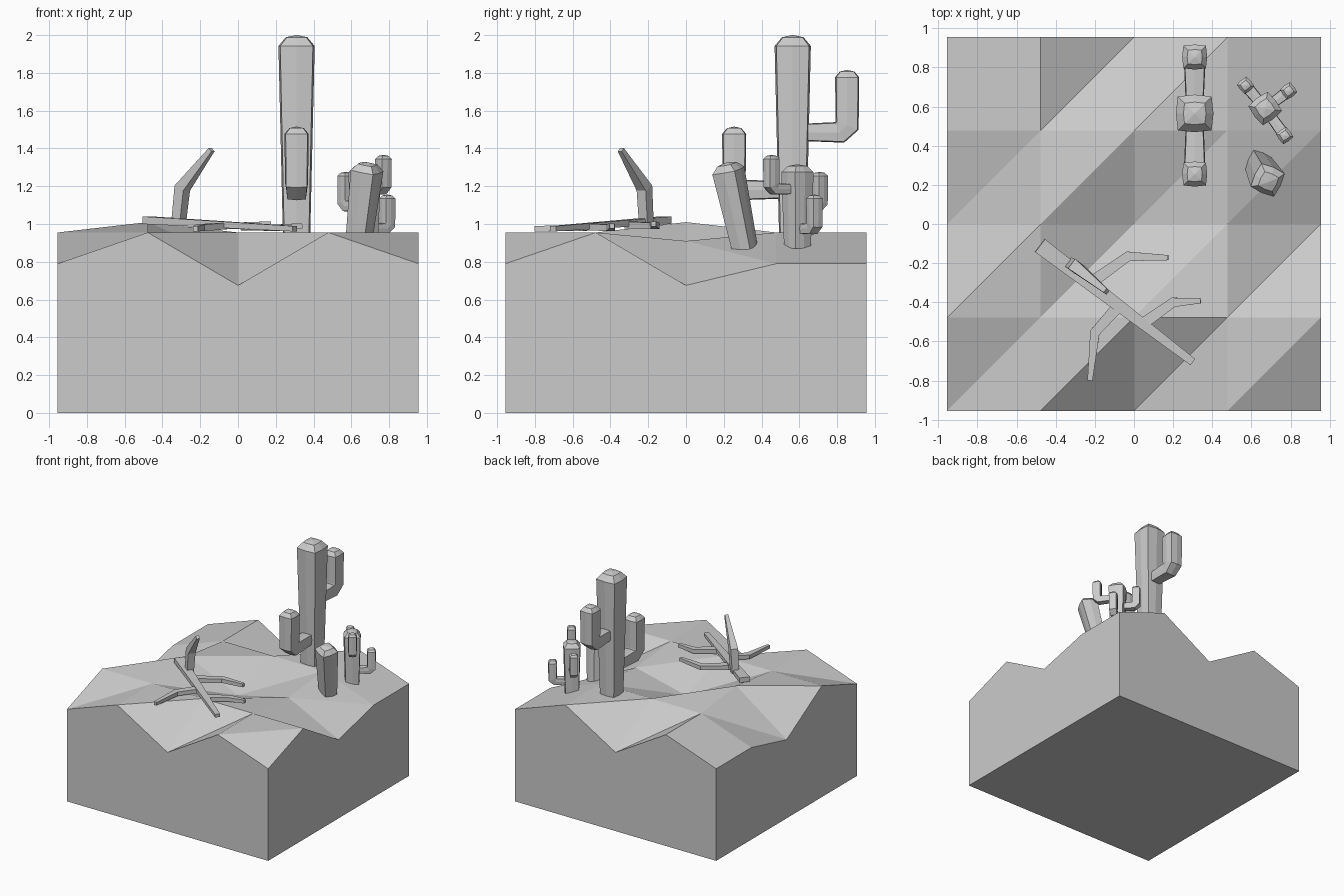
import bpy, bmesh, math
from mathutils import Vector

if "Cube" in bpy.data.objects:
    bpy.data.objects.remove(bpy.data.objects["Cube"])

SQUARE = [(1, 1), (-1, 1), (-1, -1), (1, -1)]
BULGED = [(.9, .9), (0, 1), (-.9, .9), (-1, 0), (-.9, -.9), (0, -1), (.9, -.9), (1, 0)]


def finish(name, bm):
    bmesh.ops.recalc_face_normals(bm, faces=bm.faces)
    me = bpy.data.meshes.new(name)
    bm.to_mesh(me)
    bm.free()
    bpy.context.collection.objects.link(bpy.data.objects.new(name, me))


def tube(name, path, radii, section, side):
    """Sweep a section along a path with a radius (or side/depth pair) per point."""
    bm = bmesh.new()
    pts = [Vector(p) for p in path]
    side = Vector(side)
    rings = []
    for i, p in enumerate(pts):
        a = (p - pts[max(i - 1, 0)]).normalized()
        b = (pts[min(i + 1, len(pts) - 1)] - p).normalized()
        t = (a + b).normalized()
        u = (side - side.dot(t) * t).normalized()
        v = t.cross(u)
        miter = 1 / max(.6, t.dot(b if i == 0 else a))
        r = radii[i] if isinstance(radii[i], tuple) else (radii[i], radii[i])
        rings.append([bm.verts.new(p + u * r[0] * x + v * r[1] * miter * y) for x, y in section])
    n = len(section)
    for lo, hi in zip(rings, rings[1:]):
        for k in range(n):
            bm.faces.new((lo[k], lo[(k + 1) % n], hi[(k + 1) % n], hi[k]))
    bm.faces.new(rings[0])
    bm.faces.new(rings[-1])
    finish(name, bm)


def stem(name, base, top, r0, r1, angle):
    """Tapered cactus column with a faceted dome."""
    base, top = Vector(base), Vector(top)
    d = (top - base).normalized()
    path = [base, top - d * r1 * .6, top - d * r1 * .12, top]
    tube(name, path, [r0, r1, r1 * .6, .004], BULGED, (math.cos(angle), math.sin(angle), 0))


def arm(name, start, end, z_low, z_top, r0, r1):
    """Arm leaving the stem sideways, then bending straight up."""
    s, e = Vector((*start, z_low)), Vector((*end, z_low))
    d = (e - s).normalized()
    up = Vector((0, 0, 1))
    top = Vector((*end, z_top))
    path = [s, e - d * r1 * .6, e + up * r1 * .6, top - up * r1 * .6, top - up * r1 * .12, top]
    tube(name, path, [r0, r1 * .85, r1 * .95, r1, r1 * .6, .004], BULGED, d.cross(up))


# Terrain block: 5 x 5 height grid, rows from front to back
H = [[.79, .955, .675, .955, .79],
     [.955, .955, .955, .955, .955],
     [.675, 1.01, .80, .91, .675],
     [.79, .955, .955, .955, .79],
     [.79, .955, .675, .955, .79]]
S = .955
bm = bmesh.new()
g = [[bm.verts.new((-S + i * S / 2, -S + j * S / 2, H[j][i])) for i in range(5)] for j in range(5)]
for j in range(4):
    for i in range(4):
        a, b, c, d = g[j][i], g[j][i + 1], g[j + 1][i + 1], g[j + 1][i]
        bm.faces.new((a, b, c))
        bm.faces.new((a, c, d))
f = [bm.verts.new((x * S, y * S, 0)) for x, y in ((-1, -1), (1, -1), (1, 1), (-1, 1))]
bm.faces.new(f)
edges = [g[0], [r[4] for r in g], g[4][::-1], [r[0] for r in g][::-1]]
for k, e in enumerate(edges):
    bm.faces.new([f[k], f[(k + 1) % 4]] + e[::-1])
finish("desert_ground", bm)

# Tall cactus with two arms
stem("tall_cactus_stem", (.31, .565, .84), (.31, .565, 2.0), .07, .096, 0)
arm("tall_cactus_back_arm", (.31, .60), (.31, .853), 1.485, 1.815, .045, .064)
arm("tall_cactus_front_arm", (.31, .53), (.31, .255), 1.18, 1.515, .045, .064)

# Small cactus with three arms
stem("small_cactus_stem", (.67, .59, .87), (.67, .59, 1.315), .056, .068, math.radians(37))
for k, (end, lo, hi) in enumerate([((.57, .708), 1.095, 1.275),
                                   ((.79, .68), .975, 1.155),
                                   ((.77, .452), 1.185, 1.365)]):
    arm(f"small_cactus_arm_{k + 1}", (.67, .59), end, lo, hi, .026, .035)

# Leaning cactus stub
stem("leaning_cactus", (.635, .312, .87), (.688, .215, 1.325), .058, .073, math.radians(-25))

# Fallen dead branch with twigs
UP = (0, 0, 1)
tube("branch_trunk", [(-.48, -.11, 1.02), (.3, -.705, .975)], [(.02, .042), (.014, .02)], SQUARE, UP)
tube("branch_upright", [(-.315, -.21, 1.0), (-.295, -.22, 1.19), (-.14, -.345, 1.393)],
     [.028, .03, .013], SQUARE, (.6, .8, 0))
twigs = [[(-.22, -.3, .995), (-.03, -.165, .99), (.175, -.172, 1.0)],
         [(.03, -.52, .985), (.2, -.4, .98), (.34, -.392, .99)],
         [(-.08, -.42, .99), (-.2, -.555, .98), (-.225, -.8, .975)]]
for k, path in enumerate(twigs):
    tube(f"branch_twig_{k + 1}", path, [(.018, .03), (.017, .024), (.014, .013)], SQUARE, UP)
